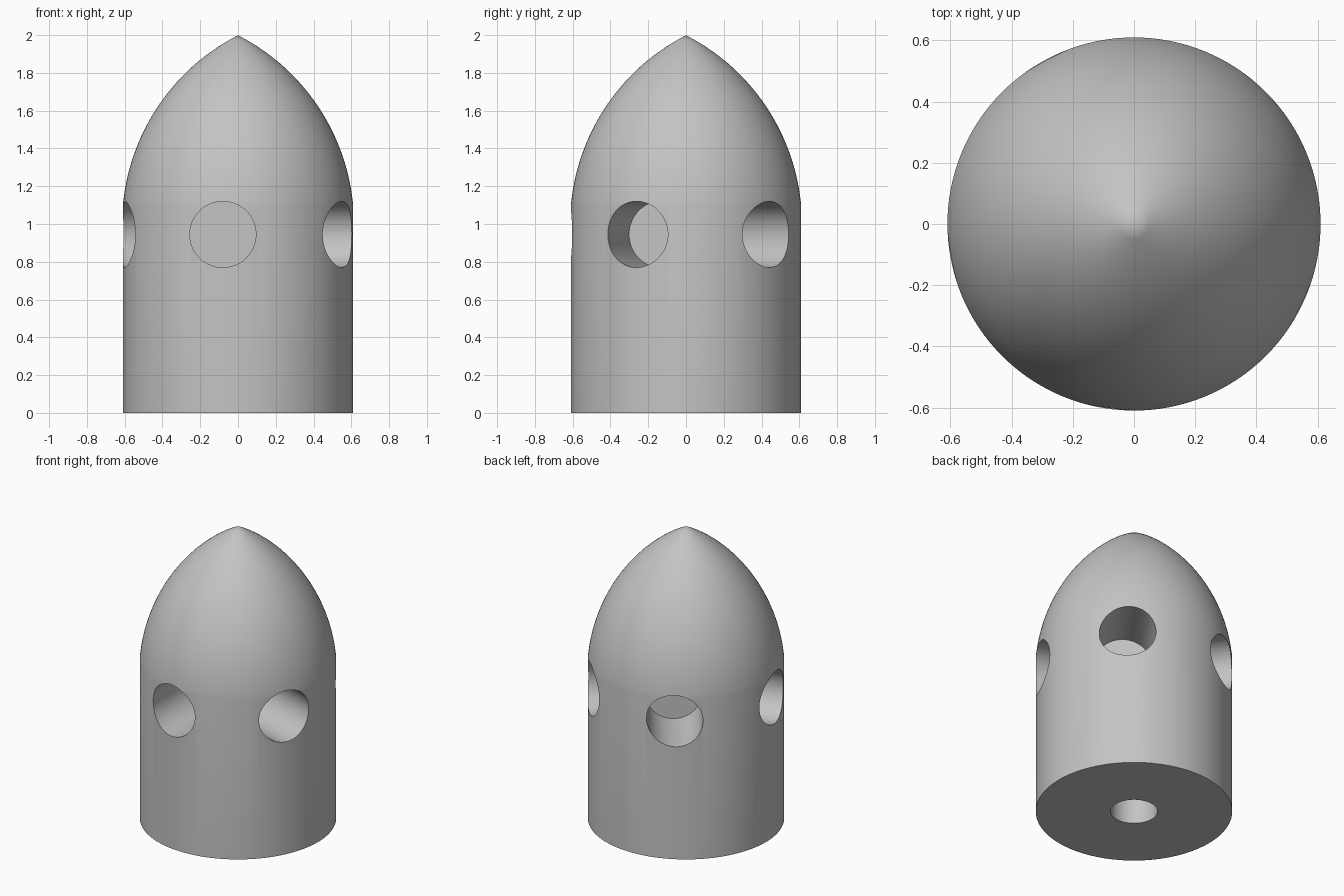
import bpy, bmesh
from math import pi, sqrt, radians
from mathutils import Matrix, Vector

cube = bpy.data.objects.get("Cube")
if cube:
    bpy.data.objects.remove(cube, do_unlink=True)

RADIUS, SHOULDER, HEIGHT = 0.61, 1.1, 2.0
SEGMENTS = 128

grey = bpy.data.materials.new("plain grey")
grey.use_nodes = True
colour = (0.55, 0.55, 0.55, 1)
grey.diffuse_color = colour
grey.node_tree.nodes["Principled BSDF"].inputs["Base Color"].default_value = colour


def make_object(name, bm):
    bmesh.ops.recalc_face_normals(bm, faces=bm.faces)
    mesh = bpy.data.meshes.new(name)
    bm.to_mesh(mesh)
    bm.free()
    mesh.materials.append(grey)
    ob = bpy.data.objects.new(name, mesh)
    bpy.context.collection.objects.link(ob)
    return ob


# Body: straight cylinder with a pointed arched nose, turned from a profile
arc_r, arc_z, arc_radius = -0.511, 0.997, 1.125
profile = [(0, 0), (RADIUS, 0), (RADIUS, SHOULDER)]
STEPS = 32
for i in range(1, STEPS):
    z = SHOULDER + (HEIGHT - SHOULDER) * i / STEPS
    profile.append((arc_r + sqrt(arc_radius ** 2 - (z - arc_z) ** 2), z))
profile.append((0, HEIGHT))

bm = bmesh.new()
verts = [bm.verts.new((r, 0, z)) for r, z in profile]
edges = [bm.edges.new(pair) for pair in zip(verts, verts[1:])]
bmesh.ops.spin(bm, geom=verts + edges, cent=(0, 0, 0), axis=(0, 0, 1),
               angle=2 * pi, steps=SEGMENTS, use_duplicate=False)
bmesh.ops.remove_doubles(bm, verts=bm.verts, dist=0.0001)
bmesh.ops.dissolve_limit(bm, angle_limit=0.001, verts=bm.verts,
                         edges=[e for e in bm.edges
                                if all(v.co.z < 0.001 for v in e.verts)])
body = make_object("body", bm)

# Cutter: five blind side holes in a pinwheel, and a bore in the base
bm = bmesh.new()
inner, outer = 0.19, 0.9
side_hole = (Matrix.Translation((-0.08, -(inner + outer) / 2, 0.945))
             @ Matrix.Rotation(pi / 2, 4, 'X'))
for i in range(5):
    bmesh.ops.create_cone(bm, cap_ends=True, segments=64, radius1=0.175,
                          radius2=0.175, depth=outer - inner,
                          matrix=Matrix.Rotation(radians(72 * i), 4, 'Z') @ side_hole)
bmesh.ops.create_cone(bm, cap_ends=True, segments=64, radius1=0.146,
                      radius2=0.146, depth=1.0)
cutter = make_object("hole_cutter", bm)
cutter.hide_render = True

# Cut the holes and shade smooth with crisp rims
cut = body.modifiers.new("holes", 'BOOLEAN')
cut.operation = 'DIFFERENCE'
cut.solver = 'EXACT'
cut.object = cutter
for ob in bpy.context.selected_objects:
    ob.select_set(False)
bpy.context.view_layer.objects.active = body
body.select_set(True)
bpy.ops.object.modifier_apply(modifier=cut.name)
bpy.data.objects.remove(cutter, do_unlink=True)
bpy.ops.object.shade_smooth_by_angle(angle=radians(30))
